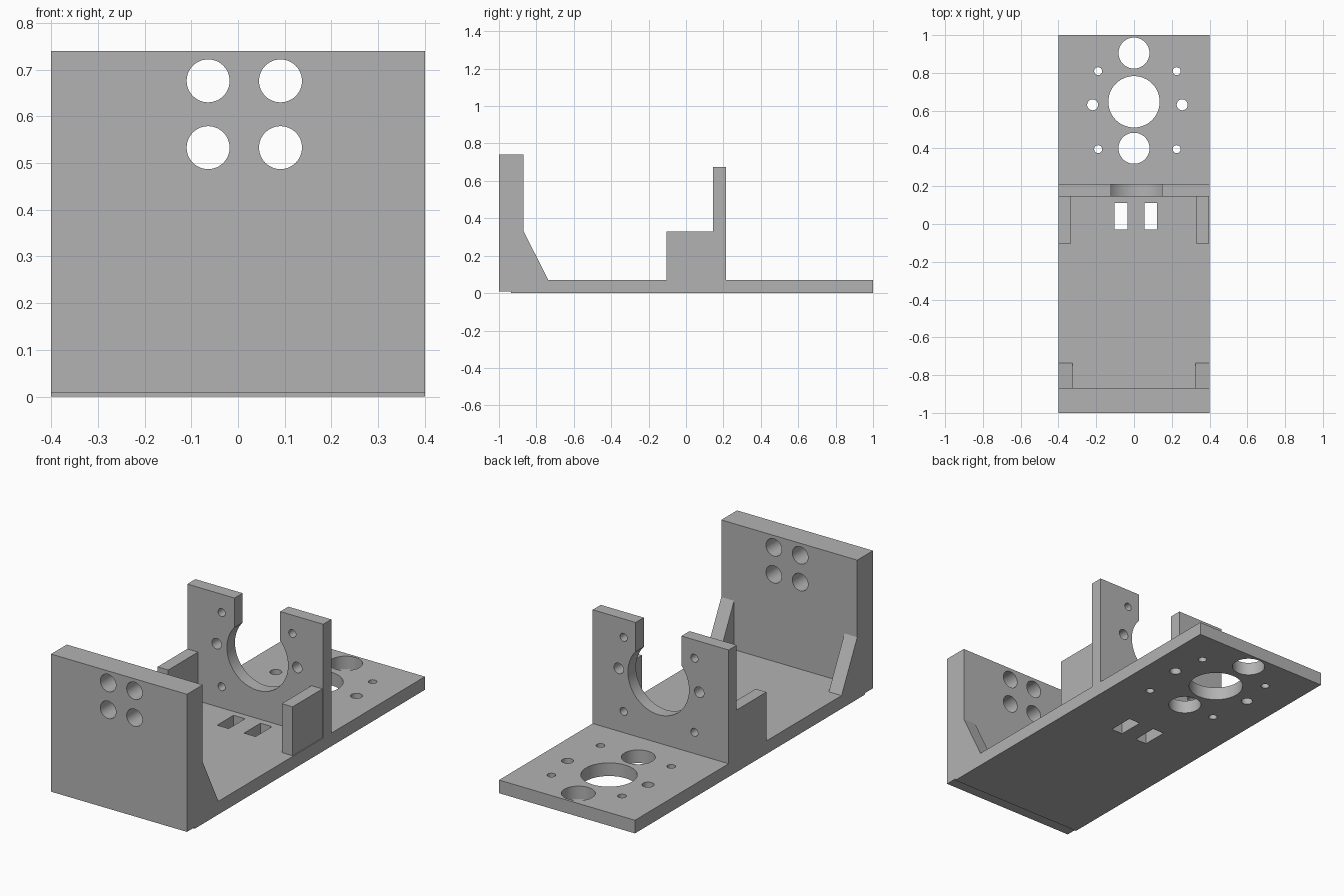
import bpy
import math

cube = bpy.data.objects.get("Cube")
if cube:
    bpy.data.objects.remove(cube, do_unlink=True)

grey = bpy.data.materials.new("plain_grey")
grey.use_nodes = True
grey.diffuse_color = (0.45, 0.45, 0.45, 1)
grey.node_tree.nodes["Principled BSDF"].inputs["Base Color"].default_value = grey.diffuse_color


def prism(name, profile, x0, x1):
    """Extrude a (y, z) profile from x0 to x1."""
    n = len(profile)
    verts = [(x, y, z) for x in (x0, x1) for y, z in profile]
    faces = [tuple(reversed(range(n))), tuple(range(n, 2 * n))]
    faces += [(i, (i + 1) % n, (i + 1) % n + n, i + n) for i in range(n)]
    mesh = bpy.data.meshes.new(name)
    mesh.from_pydata(verts, [], faces)
    mesh.materials.append(grey)
    obj = bpy.data.objects.new(name, mesh)
    bpy.context.collection.objects.link(obj)
    return obj


def box(name, x0, x1, y0, y1, z0, z1):
    return prism(name, [(y0, z0), (y1, z0), (y1, z1), (y0, z1)], x0, x1)


def rod(radius, location, along_y=False):
    """Round cutter, upright or lying along y."""
    bpy.ops.mesh.primitive_cylinder_add(
        vertices=48, radius=radius, depth=0.5, location=location,
        rotation=(math.pi / 2 if along_y else 0, 0, 0))
    obj = bpy.context.object
    obj.data.materials.append(grey)
    return obj


def activate(obj):
    bpy.ops.object.select_all(action='DESELECT')
    obj.select_set(True)
    bpy.context.view_layer.objects.active = obj


def cut(part, cutters):
    for cutter in cutters:
        activate(part)
        mod = part.modifiers.new("opening", 'BOOLEAN')
        mod.operation = 'DIFFERENCE'
        mod.solver = 'EXACT'
        mod.object = cutter
        bpy.ops.object.modifier_apply(modifier=mod.name)
        bpy.data.objects.remove(cutter, do_unlink=True)
    activate(part)
    bpy.ops.object.shade_smooth_by_angle(angle=math.radians(30))


W = 0.4        # half width
FLOOR = 0.07   # top of the floor
SIDES = (-1, 1)
CX = 0.018     # middle of the screw pattern

# Floor with round openings, screw holes and two strap slots
floor = box("floor_plate", -W, W, -0.935, 1, 0, FLOOR)
cutters = [rod(r, (0, y, 0)) for y, r in ((0.905, 0.082), (0.647, 0.136), (0.401, 0.082))]
for s in SIDES:
    cutters += [rod(0.021, (CX + s * 0.208, y, 0)) for y in (0.809, 0.396)]
    cutters.append(rod(0.029, (CX + s * 0.237, 0.631, 0)))
    mid = 0.01 + s * 0.079
    cutters.append(box("slot_cutter", mid - 0.034, mid + 0.034, -0.028, 0.11, -0.2, 0.2))
cut(floor, cutters)

# Front wall with four holes
wall = box("front_wall", -W, W, -1, -0.868, 0.008, 0.74)
cut(wall, [rod(0.046, (x, -0.93, z), True) for x in (-0.064, 0.091) for z in (0.533, 0.676)])

# Middle plate with a keyhole opening and six screw holes
plate = box("middle_plate", -W, W, 0.145, 0.213, FLOOR, 0.675)
cutters = [rod(0.18, (0.013, 0.18, 0.4), True),
           box("neck_cutter", -0.122, 0.147, 0, 0.4, 0.4, 0.9)]
for s in SIDES:
    cutters += [rod(0.021, (CX - 0.008 + s * 0.208, 0.18, z), True) for z in (0.183, 0.577)]
    cutters.append(rod(0.028, (CX - 0.008 + s * 0.237, 0.18, 0.404), True))
cut(plate, cutters)

# Sloped gussets behind the front wall
gusset = [(-0.868, FLOOR), (-0.736, FLOOR), (-0.868, 0.33)]
prism("right_gusset", gusset, -W, -0.325)
prism("left_gusset", gusset, 0.325, W)

# Side ribs in front of the middle plate
box("right_rib", -W, -0.337, -0.105, 0.145, FLOOR, 0.33)
box("left_rib", 0.331, 0.395, -0.105, 0.145, FLOOR, 0.33)
